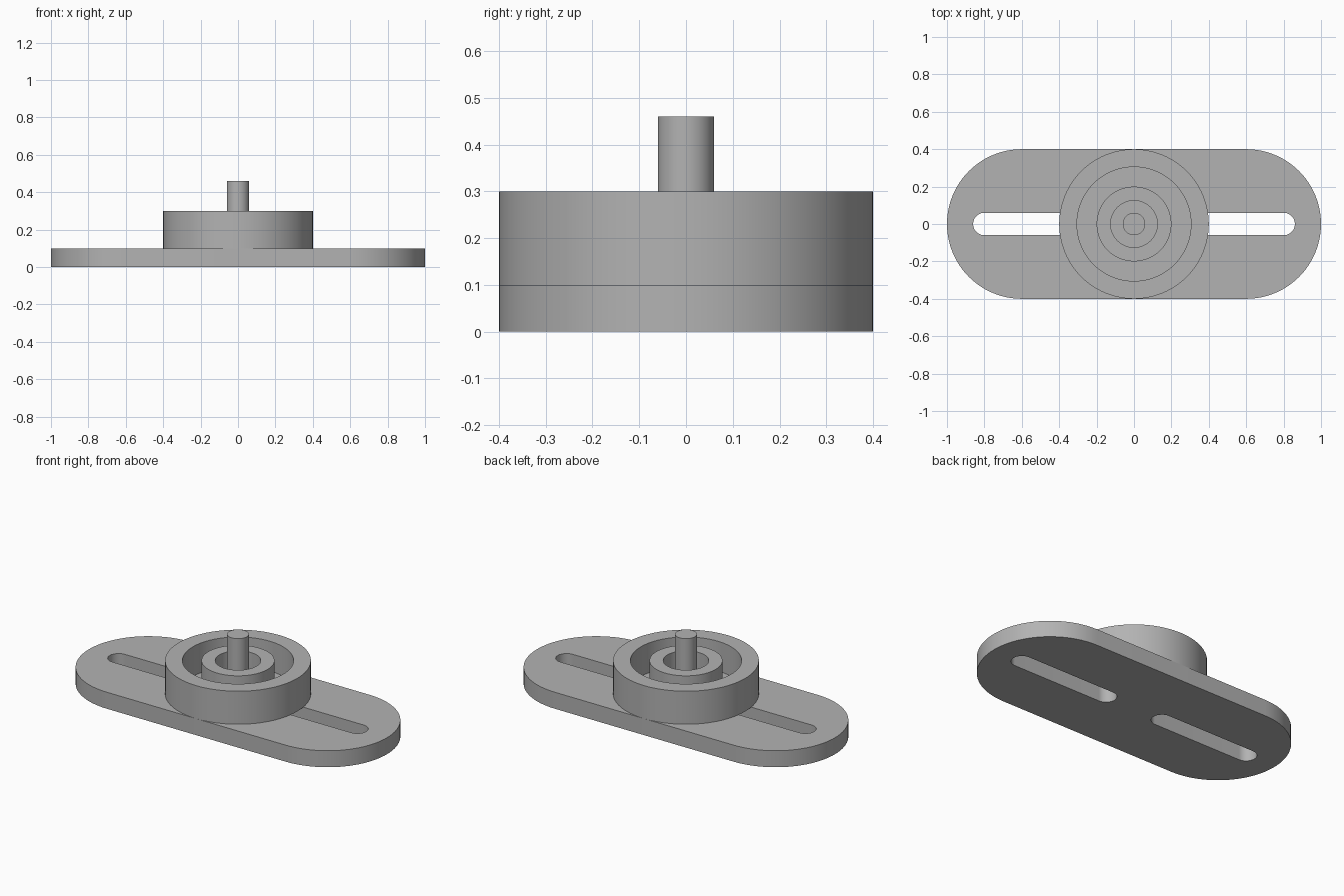
import bpy
import bmesh
import math
from mathutils import Matrix, Vector

cube = bpy.data.objects.get("Cube")
if cube:
    bpy.data.objects.remove(cube, do_unlink=True)

SEGMENTS = 96
PLATE_TOP = 0.1
HUB_TOP = 0.3
CUP_FLOOR = 0.12
PIN_TOP = 0.46

grey = bpy.data.materials.new("plain grey")
grey.use_nodes = True
COLOUR = (0.45, 0.45, 0.45, 1)
grey.diffuse_color = COLOUR
grey.node_tree.nodes["Principled BSDF"].inputs["Base Color"].default_value = COLOUR


def finish(bm, name):
    """Turn a bmesh into a shaded object with crisp edges."""
    bmesh.ops.recalc_face_normals(bm, faces=bm.faces[:])
    mesh = bpy.data.meshes.new(name)
    bm.to_mesh(mesh)
    bm.free()
    mesh.materials.append(grey)
    obj = bpy.data.objects.new(name, mesh)
    bpy.context.collection.objects.link(obj)
    bpy.ops.object.select_all(action="DESELECT")
    obj.select_set(True)
    bpy.context.view_layer.objects.active = obj
    bpy.ops.object.shade_smooth_by_angle(angle=math.radians(30))
    return obj


def stadium(bm, x_start, x_end, radius):
    """Closed edge loop with a half circle at each end."""
    half = SEGMENTS // 2
    verts = []
    for centre, start in ((x_end, -math.pi / 2), (x_start, math.pi / 2)):
        for i in range(half + 1):
            a = start + math.pi * i / half
            verts.append(bm.verts.new((centre + radius * math.cos(a), radius * math.sin(a), 0)))
    return [bm.edges.new((v, verts[i - 1])) for i, v in enumerate(verts)]


def lathe(name, profile):
    """Revolve a radius/height profile around the z axis."""
    bm = bmesh.new()
    verts = [bm.verts.new((r, 0, z)) for r, z in profile]
    edges = [bm.edges.new(pair) for pair in zip(verts, verts[1:])]
    bmesh.ops.spin(bm, geom=verts + edges, cent=(0, 0, 0), axis=(0, 0, 1),
                   angle=math.tau, steps=SEGMENTS, use_merge=True)
    bmesh.ops.remove_doubles(bm, verts=bm.verts[:], dist=0.0001)
    return finish(bm, name)


# Base plate with two adjustment slots
bm = bmesh.new()
outline = stadium(bm, -0.6, 0.6, 0.4)
for x_start, x_end in ((-0.8, -0.2), (0.2, 0.8)):
    outline += stadium(bm, x_start, x_end, 0.06)
bmesh.ops.triangle_fill(bm, use_beauty=True, use_dissolve=False, edges=outline,
                        normal=(0, 0, 1))
raised = bmesh.ops.extrude_face_region(bm, geom=bm.faces[:], use_keep_orig=True)
bmesh.ops.translate(bm, vec=(0, 0, PLATE_TOP),
                    verts=[g for g in raised["geom"] if isinstance(g, bmesh.types.BMVert)])
finish(bm, "base_plate")

# Round cup with a raised inner ring
lathe("bearing_cup", [
    (0, PLATE_TOP), (0.4, PLATE_TOP), (0.4, HUB_TOP), (0.305, HUB_TOP),
    (0.305, CUP_FLOOR), (0.2, CUP_FLOOR), (0.2, HUB_TOP), (0.125, HUB_TOP),
    (0.125, CUP_FLOOR), (0, CUP_FLOOR),
])

# Centre pin
lathe("centre_pin", [(0, CUP_FLOOR), (0.06, CUP_FLOOR), (0.06, PIN_TOP), (0, PIN_TOP)])
